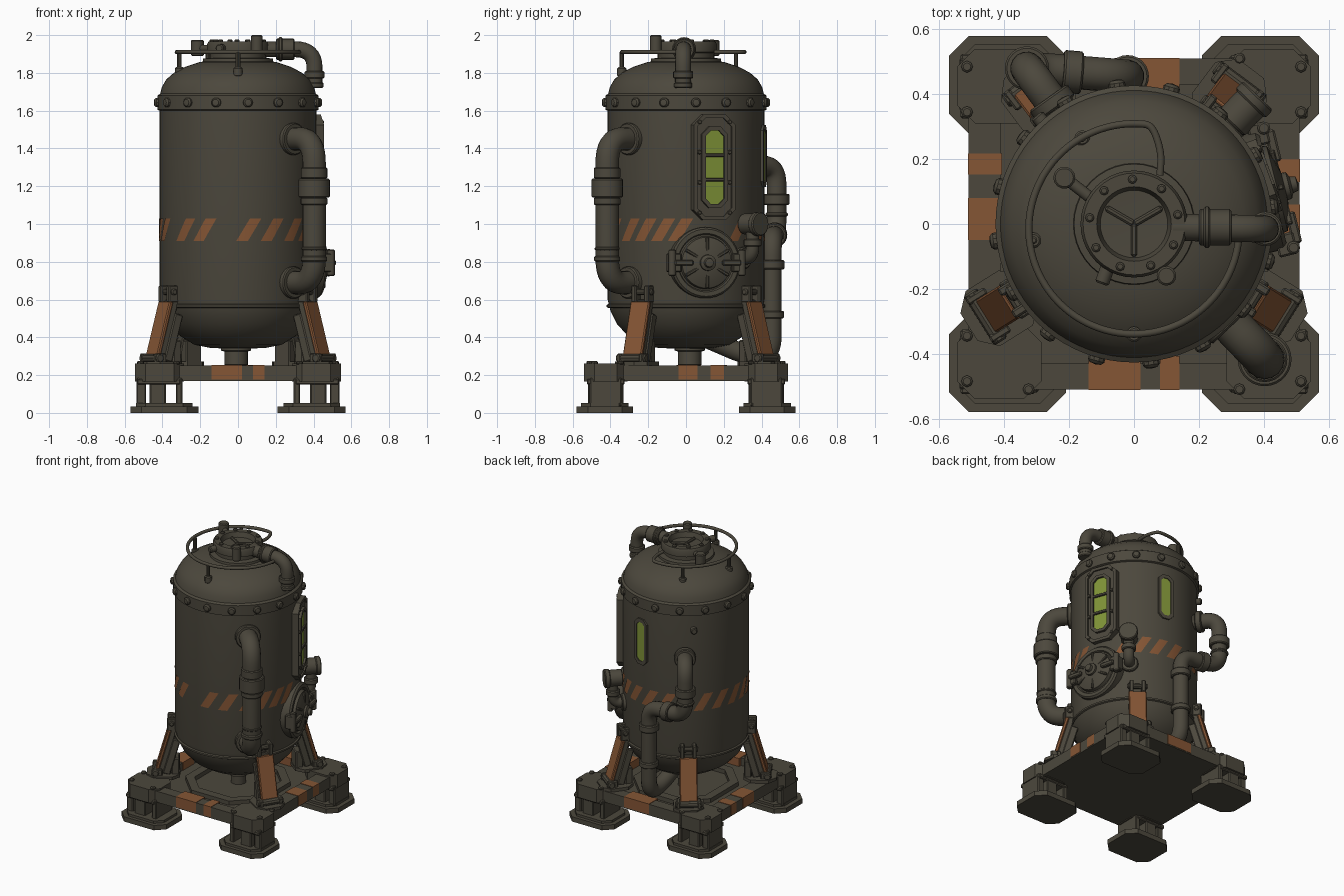
import bpy, bmesh
from math import sin, cos, pi, radians
from mathutils import Vector, Matrix

if "Cube" in bpy.data.objects:
    bpy.data.objects.remove(bpy.data.objects["Cube"])

def material(name, col):
    m = bpy.data.materials.new(name)
    m.diffuse_color = (*col, 1)
    m.use_nodes = True
    m.node_tree.nodes["Principled BSDF"].inputs["Base Color"].default_value = m.diffuse_color
    return m

METAL = material("olive_grey_metal", (0.072, 0.064, 0.046))
RUST = material("rust_orange_paint", (0.235, 0.092, 0.035))
GLASS = material("green_glass", (0.22, 0.30, 0.04))

def finish(name, bm, mat=METAL, matrix=None):
    bmesh.ops.remove_doubles(bm, verts=bm.verts, dist=1e-5)
    bmesh.ops.recalc_face_normals(bm, faces=bm.faces)
    if matrix:
        bm.transform(matrix)
    me = bpy.data.meshes.new(name)
    bm.to_mesh(me)
    bm.free()
    me.materials.append(mat)
    ob = bpy.data.objects.new(name, me)
    bpy.context.collection.objects.link(ob)
    return ob

def radial(deg, r, z):
    """Local X = around the tank, Y = up, Z = outward."""
    a = radians(deg)
    m = Matrix(((-sin(a), 0, cos(a)), (cos(a), 0, sin(a)), (0, 1, 0))).to_4x4()
    m.translation = (r * cos(a), r * sin(a), z)
    return m

def lathe(name, profile, matrix=None, segs=32, mat=METAL):
    bm = bmesh.new()
    rings = [[bm.verts.new((r * cos(2 * pi * i / segs), r * sin(2 * pi * i / segs), z))
              for i in range(segs)] for r, z in profile]
    for a, b in zip(rings, rings[1:]):
        for i in range(segs):
            j = (i + 1) % segs
            bm.faces.new((a[i], a[j], b[j], b[i]))
    return finish(name, bm, mat, matrix)

def rod(name, p0, p1, r, segs=20, bev=0.006):
    p0, p1 = Vector(p0), Vector(p1)
    d = p1 - p0
    m = Matrix.Translation(p0) @ d.to_track_quat('Z', 'Y').to_matrix().to_4x4()
    h = d.length
    b = min(bev, r * 0.4, h * 0.4)
    return lathe(name, [(0, 0), (r - b, 0), (r, b), (r, h - b), (r - b, h), (0, h)], m, segs)

def box(name, size, loc=(0, 0, 0), matrix=None, mat=METAL, bev=0.006):
    bm = bmesh.new()
    bmesh.ops.create_cube(bm, size=1)
    bm.transform(Matrix.Translation(loc) @ Matrix.Diagonal((*size, 1)))
    if bev:
        bmesh.ops.bevel(bm, geom=bm.edges[:], offset=bev, segments=1, affect='EDGES')
    return finish(name, bm, mat, matrix)

def chamfer(w, h, c):
    x, y = w / 2, h / 2
    return [(x, -y + c), (x, y - c), (x - c, y), (-x + c, y),
            (-x, y - c), (-x, -y + c), (-x + c, -y), (x - c, -y)]

def plate(name, outline, z0, z1, matrix=None, mat=METAL, hole=None):
    bm = bmesh.new()
    def loop(pts, z):
        return [bm.verts.new((x, y, z)) for x, y in pts]
    loops = [loop(outline, z0), loop(outline, z1)]
    if hole:
        loops += [loop(hole, z1), loop(hole, z0)]
        loops.append(loops[0])
    else:
        bm.faces.new(loops[0])
        bm.faces.new(loops[1])
    n = len(outline)
    for a, b in zip(loops, loops[1:]):
        for i in range(n):
            bm.faces.new((a[i], a[(i + 1) % n], b[(i + 1) % n], b[i]))
    return finish(name, bm, mat, matrix)

def pipe(name, pts, r, bend=0.1):
    """Round tube along a path with rounded corners."""
    pts = [Vector(p) for p in pts]
    path = [pts[0]]
    for a, b, c in zip(pts, pts[1:], pts[2:]):
        p = b + (a - b).normalized() * min(bend, (a - b).length * 0.49)
        q = b + (c - b).normalized() * min(bend, (c - b).length * 0.49)
        path += [p.lerp(b, t).lerp(b.lerp(q, t), t) for t in [i / 8 for i in range(9)]]
    path.append(pts[-1])
    cu = bpy.data.curves.new(name, 'CURVE')
    cu.dimensions, cu.bevel_depth, cu.bevel_resolution, cu.use_fill_caps = '3D', r, 6, True
    sp = cu.splines.new('POLY')
    sp.points.add(len(path) - 1)
    for sp_pt, p in zip(sp.points, path):
        sp_pt.co = (*p, 1)
    tmp = bpy.data.objects.new(name + "_curve", cu)
    bpy.context.collection.objects.link(tmp)
    dg = bpy.context.evaluated_depsgraph_get()
    me = bpy.data.meshes.new_from_object(tmp.evaluated_get(dg))
    bpy.data.objects.remove(tmp)
    me.materials.clear()
    me.materials.append(METAL)
    ob = bpy.data.objects.new(name, me)
    bpy.context.collection.objects.link(ob)

# Tank body, bolted flange and painted hazard stripes
lathe("tank", [(0, .34), (.14, .343), (.23, .36), (.31, .41), (.365, .47), (.4, .54), (.415, .6),
               (.415, 1.6), (.427, 1.605), (.427, 1.68), (.412, 1.69), (.403, 1.725), (.38, 1.765),
               (.34, 1.8), (.28, 1.832), (.2, 1.858), (0, 1.875)], segs=72)
lathe("lower_seam", [(.41, .555), (.42, .56), (.42, .572), (.41, .577)], segs=72)
for i in range(16):
    lathe("flange_bolt", [(.026, -.01), (.026, .012), (.018, .021), (0, .024)],
          radial(i * 22.5 + 7, .425, 1.643), 10)
for a in (-158, -132, -115, -82, -64, -45, -31, -17, -4, 42, 57, 73, 90, 107, 124, 141, 158, 175, 190):
    bm = bmesh.new()
    g = [[bm.verts.new((.418 * cos(t), .418 * sin(t), .91 + .12 * v / 3)) for u in range(5)
          for t in [radians(a + 8.5 * (u / 4 - .5) + 10 * (v / 3 - .5))]] for v in range(4)]
    for v in range(3):
        for u in range(4):
            bm.faces.new((g[v][u], g[v][u + 1], g[v + 1][u + 1], g[v + 1][u]))
    finish("hazard_stripe", bm, RUST)

# Bottom outlet
lathe("bottom_outlet", [(0, .19), (.05, .19), (.05, .25), (.062, .255), (.062, .325), (.08, .33),
                        (.08, .37), (0, .37)], Matrix.Translation((-.01, .02, 0)), 24)

# Base frame with floor
plate("base_frame", chamfer(1.02, 1.02, .06), .17, .25, hole=chamfer(.82, .86, .1))
plate("base_floor", chamfer(.9, .94, .06), .17, .195)
plate("floor_ring", chamfer(.62, .64, .16), .19, .225, hole=chamfer(.5, .52, .12))
# Worn paint patches wrapped round the frame beams
for x, w, y in ((.04, .2, .46), (-.06, .16, -.46), (.11, .06, -.46)):
    box("paint_patch", (w, .105, .075), (x, y, .2155), mat=RUST, bev=0)
for y, w, x in ((.185, .065, -.46), (.015, .13, -.46), (.165, .07, .46), (.01, .1, .46)):
    box("paint_patch", (.105, w, .075), (x, y, .2155), mat=RUST, bev=0)

# Four feet
for sx in (-1, 1):
    for sy in (-1, 1):
        at = Matrix.Translation((sx * .39, sy * .43, 0))
        plate("foot_pad", chamfer(.36, .3, .06), 0, .035, at)
        plate("foot_step", chamfer(.3, .25, .05), .03, .052, at)
        box("leg_block", (.085, .19, .15), (sx * .425, sy * .425, .11))
        box("leg_inner_post", (.035, .19, .15), (sx * .312, sy * .425, .11))
        box("leg_outer_post", (.05, .17, .15), (sx * .512, sy * .425, .11))
        box("leg_lintel", (.23, .2, .03), (sx * .42, sy * .425, .165))
        plate("corner_cap", chamfer(.26, .23, .055), .165, .262,
              Matrix.Translation((sx * .415, sy * .425, 0)))
        for bx, by in ((.1, .06), (.1, -.08), (-.09, .085)):
            rod("corner_bolt", (sx * (.415 + bx), sy * (.425 + by), .255),
                (sx * (.415 + bx), sy * (.425 + by), .275), .018, 8)

# Four leaning struts with brackets
for a in (-32, -148, 53, 127):
    out = Vector((cos(radians(a)), sin(radians(a)), 0))
    p0, p1 = out * .525 + Vector((0, 0, .26)), out * .43 + Vector((0, 0, .6))
    axis = (p1 - p0).normalized()
    side = Vector((0, 0, 1)).cross(out)
    m = Matrix((side, axis, side.cross(axis))).transposed().to_4x4()
    m.translation = (p0 + p1) / 2
    box("strut_core", (.1, .35, .04), (0, 0, -.012), m)
    box("strut_cover", (.118, .32, .024), (0, 0, .016), m, RUST)
    r = radial(a, 0, 0)
    plate("strut_pad", chamfer(.22, .2, .05), .25, .272,
          Matrix.Translation(out * .49) @ Matrix.Rotation(radians(a), 4, 'Z'))
    for s in (-1, 1):
        box("strut_upper_lug", (.028, .09, .08), (s * .04, .63, .425), r)
        box("strut_lower_lug", (.025, .06, .07), (s * .068, .285, .53), r)
        box("strut_inner_rail", (.022, .26, .05), (s * .045, -.02, -.05), m)
    rod("strut_lower_pin", r @ Vector((-.09, .29, .54)), r @ Vector((.09, .29, .54)), .024, 10)
    rod("strut_upper_pin", r @ Vector((-.065, .64, .435)), r @ Vector((.065, .64, .435)), .018, 10)
    box("strut_brace", (.1, .13, .05), (0, .32, .41), r)

# Large side pipe at front right
r = radial(-46, 0, 0)
pipe("side_pipe", [r @ Vector(p) for p in ((0, 1.45, .36), (0, 1.45, .58), (0, .69, .58), (0, .69, .36))], .062, .13)
for z0, z1, q in ((1.14, 1.24, .083), (1.24, 1.3, .07), (1.1, 1.14, .071), (.8, .83, .069), (.86, .88, .066)):
    rod("side_pipe_collar", r @ Vector((0, z0, .58)), r @ Vector((0, z1, .58)), q, 28)
for z in (1.45, .69):
    rod("side_pipe_flange", r @ Vector((0, z, .37)), r @ Vector((0, z, .435)), .085, 28)

# Stepped pipe at the back
pipe("back_pipe", [(-.22, .33, 1.31), (-.33, .48, 1.31), (-.33, .48, .95), (-.02, .455, .93),
                   (-.02, .455, .31), (-.02, .33, .3), (-.02, .12, .39)], .052, .1)
for p, q, w in (((-.33, .48, 1.1), (-.33, .48, 1.16), .068), ((-.33, .48, 1.04), (-.33, .48, 1.06), .06),
                ((-.22, .471, .943), (-.16, .466, .939), .066), ((-.02, .455, .76), (-.02, .455, .81), .066),
                ((-.02, .455, .5), (-.02, .455, .54), .064), ((-.24, .355, 1.31), (-.265, .39, 1.31), .072)):
    rod("back_pipe_collar", p, q, w, 24)
box("back_pipe_clamp", (.05, .1, .05), (-.02, .42, .66))
rod("back_stud", (-.27, .3, 1.5), (-.3, .335, 1.5), .022, 12)

# Gauge with small elbow pipe at back right
r = radial(46, 0, 0)
pipe("gauge_pipe", [r @ Vector(p) for p in ((0, .82, .38), (0, .82, .49), (0, .99, .49))], .035, .06)
rod("gauge_body", r @ Vector((0, 1, .43)), r @ Vector((0, 1, .54)), .056)
rod("gauge_rim", r @ Vector((0, 1, .515)), r @ Vector((0, 1, .55)), .064)
rod("gauge_flange", r @ Vector((0, .82, .39)), r @ Vector((0, .82, .435)), .058)
rod("gauge_collar", r @ Vector((0, .88, .49)), r @ Vector((0, .92, .49)), .047)

# Large window on the right
m = radial(20, 0, 1.3)
plate("window_panel", chamfer(.235, .56, .055), .37, .432, m)
plate("window_edge", chamfer(.235, .56, .055), .43, .443, m, hole=chamfer(.195, .52, .045))
plate("window_frame", chamfer(.145, .43, .04), .43, .45, m, hole=chamfer(.105, .39, .03))
plate("window_glass", chamfer(.107, .392, .03), .431, .436, m, GLASS)
for y in (-.065, .065):
    box("window_bar", (.11, .018, .016), (0, y, .44), m, bev=.003)
for y in (-.24, -.08, .08, .24):
    for x in (-.085, .085):
        rod("window_bolt", m @ Vector((x, y, .43)), m @ Vector((x, y, .45)), .011, 8, .003)

# Slim window at the back
m = radial(80, 0, 1.36)
plate("slim_window_frame", chamfer(.11, .33, .03), .38, .425, m, hole=chamfer(.07, .28, .02))
plate("slim_window_glass", chamfer(.072, .282, .02), .413, .419, m, GLASS)

# Round hatch on the right
m = radial(14, 0, .795)
lathe("hatch", [(.188, .35), (.188, .43), (.178, .442), (.155, .442), (.148, .43), (.14, .432), (.135, .455),
                (.1, .468), (.05, .478), (0, .48)], m, 40)
lathe("hatch_knob", [(.045, .46), (.042, .492), (.026, .5), (.022, .518), (0, .522)], m, 20)
for i in range(6):
    box("hatch_rib", (.016, .1, .018), (0, .085, .467),
        m @ Matrix.Rotation(i * pi / 3, 4, 'Z'), bev=.004)
for s in (-1, 1):
    box("hatch_latch", (.07, .1, .06), (s * .175, 0, .44), m)
    box("hatch_latch_arm", (.1, .03, .03), (s * .13, 0, .475), m)
    rod("hatch_hinge_pin", m @ Vector((s * .19, -.07, .46)), m @ Vector((s * .19, .07, .46)), .02, 12)

# Top lid, spokes, bolts and knobs
lathe("top_lid", [(.19, 1.84), (.185, 1.875), (.15, 1.88), (.15, 1.905), (.165, 1.91), (.165, 1.95),
                  (.157, 1.965), (.115, 1.965), (.104, 1.93), (0, 1.925)], segs=40)
for i in range(3):
    box("lid_spoke", (.02, .1, .02), (0, .05, 1.934), Matrix.Rotation(radians(120 * i + 60), 4, 'Z'))
for i in range(9):
    a = radians(40 * i + 12)
    rod("lid_bolt", (.138 * cos(a), .138 * sin(a), 1.955), (.138 * cos(a), .138 * sin(a), 1.978), .014, 8)
rod("lid_knob", (.1, -.16, 1.9), (.1, -.16, 2.0), .03, 16)
rod("lid_arm", (-.12, .07, 1.93), (-.21, .14, 1.93), .018, 12)
rod("lid_arm_knob", (-.215, .143, 1.89), (-.215, .143, 1.975), .034, 14)
rod("lid_tab", (-.08, -.13, 1.93), (-.1, -.185, 1.93), .022, 12)

# Vent pipe from the lid
pipe("vent_pipe", [(.12, -.01, 1.925), (.405, -.015, 1.925), (.405, -.015, 1.73)], .042, .1)
for p, q, w in (((.2, -.01, 1.925), (.3, -.01, 1.925), .056), ((.215, -.01, 1.925), (.235, -.01, 1.925), .064),
                ((.405, -.015, 1.77), (.405, -.015, 1.81), .053), ((.405, -.015, 1.72), (.405, -.015, 1.75), .048)):
    rod("vent_collar", p, q, w)

# Handrail
arc = [(.325 * cos(radians(a)), .325 * sin(radians(a)) - .015, 1.91) for a in range(80, 361, 8)]
pipe("handrail", [(.08, .15, 1.91), (.085, .22, 1.91)] + arc, .011, .04)
for x, y in ((0, -.34), (-.16, .265), (-.31, -.05)):
    rod("handrail_post", (x, y, 1.79), (x, y, 1.915), .012, 10)
    rod("handrail_post_foot", (x, y, 1.78), (x, y, 1.83), .024, 12)

# Smooth shading with sharp edges kept
bpy.ops.object.select_all(action='SELECT')
bpy.context.view_layer.objects.active = bpy.context.collection.objects[0]
bpy.ops.object.shade_smooth_by_angle(angle=radians(35))
